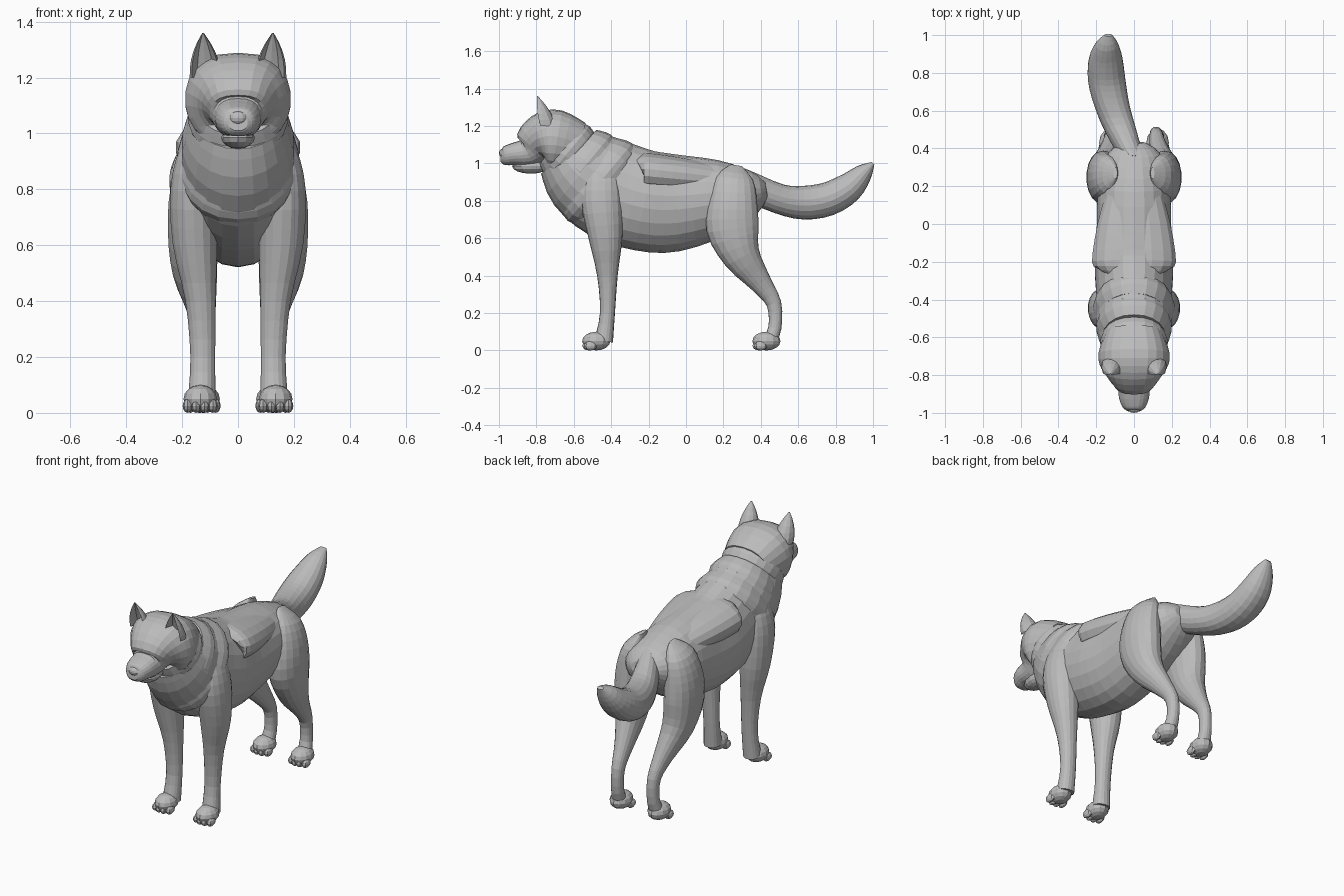
import bpy, bmesh, math
from mathutils import Vector, Matrix

default_cube = bpy.data.objects.get("Cube")
if default_cube:
    bpy.data.objects.remove(default_cube)

GREY = (.5, .5, .5, 1)
fur = bpy.data.materials.new("grey fur")
fur.use_nodes = True
fur.diffuse_color = GREY
fur.node_tree.nodes["Principled BSDF"].inputs["Base Color"].default_value = GREY


def finish(name, bm):
    bmesh.ops.recalc_face_normals(bm, faces=bm.faces)
    mesh = bpy.data.meshes.new(name)
    bm.to_mesh(mesh)
    bm.free()
    mesh.materials.append(fur)
    part = bpy.data.objects.new(name, mesh)
    bpy.context.collection.objects.link(part)


def bridge(bm, lower, upper):
    # Join two loops of equal length with quads
    for i in range(len(lower)):
        bm.faces.new((lower[i - 1], lower[i], upper[i], upper[i - 1]))


def smooth_path(points, steps=3):
    # Flowing curve through the given cross-sections
    points = [Vector(point) for point in points]
    last = len(points) - 1
    result = []
    for i in range(last):
        start, end = points[i], points[i + 1]
        pull_in = (end - points[max(i - 1, 0)]) / 2
        pull_out = (points[min(i + 2, last)] - start) / 2
        for step in range(steps):
            t = step / steps
            ease = t * t * (3 - 2 * t)
            result.append(start.lerp(end, ease)
                          + pull_in * t * (1 - t) ** 2
                          - pull_out * t * t * (1 - t))
    return result + [points[last]]


def tube(name, sections, sideways=lambda y, width: 0, sides=18, fullness=.9):
    """Skin along sections of y, z, half depth and half width."""
    bm = bmesh.new()
    path = smooth_path(sections)
    loops = []
    for i, (y, z, depth, width) in enumerate(path):
        before = path[max(i - 1, 0)]
        after = path[min(i + 1, len(path) - 1)]
        # The path stores y and z as its first two components
        across = Vector((0, before.y - after.y, after.x - before.x)).normalized() * depth
        centre = Vector((sideways(y, width), y, z))
        loop = []
        for k in range(sides):
            angle = math.tau * k / sides
            sine = math.sin(angle)
            bulge = math.copysign(abs(sine) ** fullness, sine) * width
            offset = across * math.cos(angle) + Vector((bulge, 0, 0))
            loop.append(bm.verts.new(centre + offset))
        loops.append(loop)
    for lower, upper in zip(loops, loops[1:]):
        bridge(bm, lower, upper)
    bm.faces.new(loops[0])
    bm.faces.new(loops[-1])
    finish(name, bm)


def blob(name, centre, size, tilt=0, segments=12):
    bm = bmesh.new()
    place = Matrix.Translation(centre) @ Matrix.Rotation(tilt, 4, "Y")
    bmesh.ops.create_uvsphere(bm, u_segments=segments, v_segments=segments // 2 + 2,
                              radius=1, matrix=place @ Matrix.Diagonal((*size, 1)))
    finish(name, bm)


def ear(name, side, height=.16, radius=.055):
    # Pointed cone whose front is folded inwards
    bm = bmesh.new()
    base = Vector((side * .115, -.75, 1.2))
    tip = base + Vector((side * .01, -.045, height))
    loops = []
    for level in range(6):
        rise = level / 5
        size = radius * (1.05 - rise ** 2)
        middle = base.lerp(tip, rise)
        loop = []
        for k in range(12):
            angle = math.tau * k / 12
            sine = math.sin(angle)
            depth = sine if sine > -.6 else sine + 1.2
            loop.append(bm.verts.new(middle + Vector((math.cos(angle), depth, 0)) * size))
        loops.append(loop)
    for lower, upper in zip(loops, loops[1:]):
        bridge(bm, lower, upper)
    bm.faces.new(loops[-1])
    finish(name, bm)


# Torso from rump to neck
tube("torso", [
    (.43, .86, .04, .06), (.37, .85, .11, .14), (.2, .82, .2, .19),
    (-.05, .79, .26, .2), (-.22, .8, .27, .21), (-.4, .86, .27, .2),
    (-.55, .96, .24, .2), (-.65, 1.06, .17, .16)], sides=22, fullness=1)

# Overlapping fur layers around the chest and neck
shoulder = Vector((-.46, .9, .27, .22))
throat = Vector((-.63, 1.06, .18, .18))
reach = Vector((-.06, .05, 0, 0))
trim = Vector((0, 0, .03, .03))
for number, spot in enumerate((0, .5, 1)):
    ring = shoulder.lerp(throat, spot)
    tube(f"neck_fur_{number + 1}", [ring - reach - trim, ring, ring + reach - trim],
         sides=22)

# Thicker fur on the back, fading into the rump
tube("saddle_fur", [
    (.2, .91, .08, .14), (0, .93, .1, .195), (-.2, .95, .11, .225), (-.23, .95, .1, .19)],
    fullness=.8)

# Head with a broad skull and blunt muzzle, then jaw and nose
tube("head", [
    (-.57, 1.09, .13, .15), (-.69, 1.12, .165, .19), (-.76, 1.12, .155, .175),
    (-.81, 1.1, .12, .13), (-.85, 1.06, .08, .09), (-.92, 1.05, .06, .08),
    (-.97, 1.04, .05, .06), (-.99, 1.04, .03, .035)], sides=22, fullness=.75)
blob("lower_jaw", (0, -.83, .985), (.06, .1, .04))
blob("nose", (0, -.975, 1.055), (.035, .025, .025))

# Tail sweeping to one side and up
tube("tail", [
    (.33, .88, .08, .06), (.5, .81, .08, .085), (.63, .79, .09, .095),
    (.76, .81, .09, .1), (.87, .87, .08, .09), (.95, .95, .05, .06), (1, 1, .01, .02)],
    sideways=lambda y, width: -.15 * math.sin(3 * (y - .33)))

FRONT_LEG = [
    (-.44, 1.06, .04, .02), (-.45, .95, .09, .065), (-.45, .8, .11, .085),
    (-.43, .6, .09, .08), (-.42, .4, .055, .055), (-.42, .2, .04, .045), (-.44, .05, .05, .05)]
HIND_LEG = [
    (.27, .99, .03, .01), (.26, .92, .1, .06), (.25, .8, .13, .085), (.25, .65, .14, .09),
    (.3, .5, .1, .08), (.4, .36, .06, .05), (.47, .25, .04, .035),
    (.475, .12, .035, .035), (.44, .04, .04, .045)]

for label, side in (("left", 1), ("right", -1)):
    # Ears and facial features
    ear(label + "_ear", side)
    blob(label + "_eye", (side * .08, -.835, 1.13), (.025, .012, .01), side * .2)
    blob(label + "_brow", (side * .08, -.815, 1.16), (.045, .025, .015), side * .3)

    # Legs whose inner sides stay level while the thicker parts swell outwards
    for part, sections, paw_y, paw_x in (
            ("front", FRONT_LEG, -.48, .135), ("hind", HIND_LEG, .43, .125)):
        tube(f"{label}_{part}_leg", sections, lambda y, width: side * (.09 + .8 * width))
        blob(f"{label}_{part}_paw", (side * paw_x, paw_y, .05), (.06, .075, .05))
        for toe in range(4):
            spread = toe - 1.5
            blob(f"{label}_{part}_toe_{toe + 1}",
                 (side * (paw_x + spread * .03), paw_y - .045 + .01 * abs(spread), .025),
                 (.018, .035, .025), segments=8)
